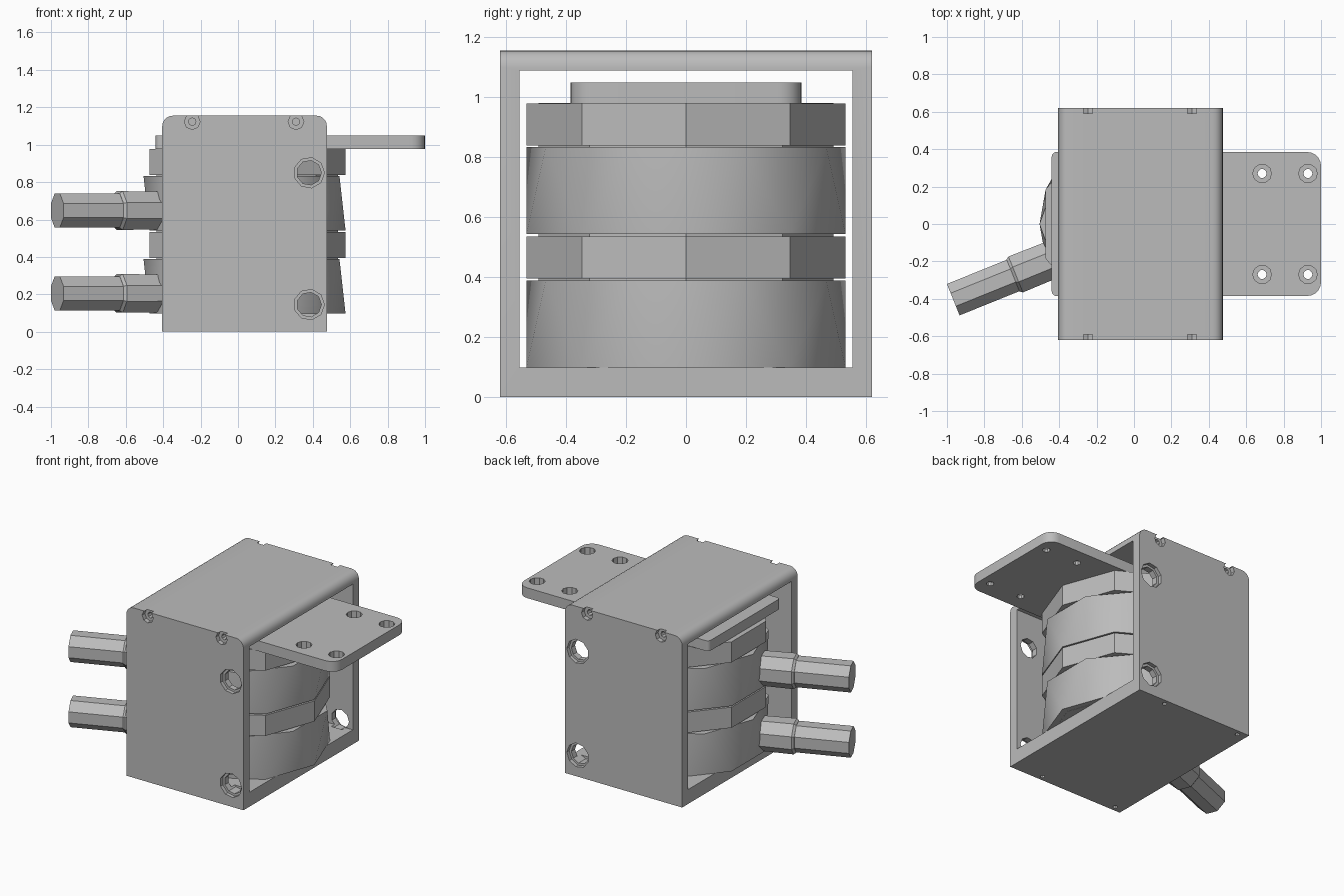
import bpy, bmesh
from math import sin, cos, pi, radians
from mathutils import Matrix, Vector

cube = bpy.data.objects.get("Cube")
if cube:
    bpy.data.objects.remove(cube, do_unlink=True)

grey = bpy.data.materials.new("light_grey")
grey.use_nodes = True
grey.diffuse_color = (0.5, 0.5, 0.5, 1)
grey.node_tree.nodes["Principled BSDF"].inputs["Base Color"].default_value = (0.5, 0.5, 0.5, 1)


def finish(name, bm):
    bmesh.ops.recalc_face_normals(bm, faces=bm.faces)
    mesh = bpy.data.meshes.new(name)
    bm.to_mesh(mesh)
    bm.free()
    mesh.materials.append(grey)
    obj = bpy.data.objects.new(name, mesh)
    bpy.context.collection.objects.link(obj)
    return obj


def lathe(bm, rings, sides, matrix):
    """Closed solid from rings of (radius, height, phase in degrees)."""
    loops = []
    for r, h, phase in rings:
        angles = [radians(phase) + 2 * pi * i / sides for i in range(sides)]
        loops.append([bm.verts.new(matrix @ Vector((r * cos(a), r * sin(a), h))) for a in angles])
    for n in range(len(rings) - 1):
        a, b = loops[n], loops[n + 1]
        for i in range(sides):
            j = (i + 1) % sides
            if rings[n][2] == rings[n + 1][2]:
                bm.faces.new((a[i], a[j], b[j], b[i]))
            else:
                bm.faces.new((a[i], a[j], b[i]))
                bm.faces.new((a[j], b[j], b[i]))
    bm.faces.new(loops[0][::-1])
    bm.faces.new(loops[-1])


def solid(name, rings, sides, matrix):
    bm = bmesh.new()
    lathe(bm, rings, sides, matrix)
    return finish(name, bm)


def rounded_prism(name, corners, depth):
    """Extrude a polygon of (point, corner radius); points are 3D and in one plane."""
    bm = bmesh.new()
    verts = []
    for k, (p, r) in enumerate(corners):
        p = Vector(p)
        if r == 0:
            verts.append(bm.verts.new(p))
            continue
        u = (Vector(corners[k - 1][0]) - p).normalized()
        v = (Vector(corners[(k + 1) % len(corners)][0]) - p).normalized()
        for s in range(6):
            t = s / 5 * pi / 2
            verts.append(bm.verts.new(p + r * (u * (1 - sin(t)) + v * (1 - cos(t)))))
    face = bm.faces.new(verts)
    moved = bmesh.ops.extrude_face_region(bm, geom=[face])["geom"]
    bmesh.ops.translate(bm, vec=depth, verts=[g for g in moved if isinstance(g, bmesh.types.BMVert)])
    return finish(name, bm)


def cut(obj, cutter):
    mod = obj.modifiers.new("cut", 'BOOLEAN')
    mod.operation, mod.solver, mod.object = 'DIFFERENCE', 'EXACT', cutter
    mesh = bpy.data.meshes.new_from_object(obj.evaluated_get(bpy.context.evaluated_depsgraph_get()))
    obj.modifiers.clear()
    obj.data = mesh
    bpy.data.objects.remove(cutter, do_unlink=True)


# Housing: rounded block, open from left to right
L, R, H, W = -0.405, 0.475, 1.155, 0.62
frame = rounded_prism("housing_frame", [((L, -W, 0), 0), ((R, -W, 0), 0),
                                        ((R, -W, H), 0.055), ((L, -W, H), 0.055)], (0, 2 * W, 0))
opening = rounded_prism("opening", [((-1, -0.555, 0.098), 0), ((-1, 0.555, 0.098), 0),
                                    ((-1, 0.555, 1.088), 0), ((-1, -0.555, 1.088), 0)], (2, 0, 0))
cut(frame, opening)

# Housing holes: port holes and top screws in both walls, screws under the floor
bm = bmesh.new()
for side in (-1, 1):
    inward = Matrix.Rotation(radians(90 * side), 4, 'X')
    for z in (0.145, 0.85):
        lathe(bm, [(0.082, -0.05, 0), (0.082, 0.025, 0), (0.066, 0.025, 0), (0.066, 0.1, 0)], 9,
              Matrix.Translation((0.38, side * W, z)) @ inward)
    for x in (-0.245, 0.31):
        lathe(bm, [(0.042, -0.05, 0), (0.042, 0.03, 0), (0.02, 0.03, 0), (0.02, 0.12, 0)], 8,
              Matrix.Translation((x, side * W, 1.123)) @ inward)
    for x in (-0.34, 0.245):
        lathe(bm, [(0.015, -0.05, 0), (0.015, 0.06, 0)], 8, Matrix.Translation((x, side * 0.585, 0)))
cut(frame, finish("hole_cutter", bm))

# Bellows stack: twisted nine-sided lobes between straight rings
axis = Matrix.Translation((0.035, 0, 0))
RAD = 0.54
parts = [frame, solid("bellows_core", [(0.5, 0.097, 0), (0.5, 0.98, 0)], 9, axis)]
for label, z in (("lower", 0.098), ("upper", 0.542)):
    parts.append(solid(label + "_bellows", [(RAD, z, 0), (RAD, z + 0.29, 20)], 9, axis))
    parts.append(solid(label + "_ring", [(RAD, z + 0.296, 0), (RAD, z + 0.436, 0)], 9, axis))

# Hose fittings, pointing outward from the bellows axis
outward = Matrix.Rotation(radians(202), 4, 'Z') @ Matrix.Rotation(radians(90), 4, 'Y')
for label, z in (("lower", 0.205), ("upper", 0.648)):
    m = Matrix.Translation((0.035, 0, z)) @ outward
    parts.append(solid(label + "_hose_socket", [(0.108, 0.4, 22.5), (0.112, 0.72, 22.5),
                                                (0.1, 0.735, 22.5)], 8, m))
    parts.append(solid(label + "_hose", [(0.098, 0.6, 22.5), (0.098, 1.08, 22.5)], 8, m))

# Mounting plate with four counterbored holes
plate = rounded_prism("mounting_plate", [((-0.44, -0.385, 0.978), 0.025), ((1, -0.385, 0.978), 0.075),
                                         ((1, 0.385, 0.978), 0.075), ((-0.44, 0.385, 0.978), 0.025)],
                      (0, 0, 0.07))
bm = bmesh.new()
for x in (0.685, 0.93):
    for y in (-0.27, 0.27):
        lathe(bm, [(0.024, 0.9, 0), (0.024, 1.0, 0), (0.05, 1.0, 0), (0.05, 1.1, 0)], 10,
              Matrix.Translation((x, y, 0)))
cut(plate, finish("plate_cutter", bm))
parts.append(plate)

bpy.ops.object.select_all(action='DESELECT')
for obj in parts:
    obj.select_set(True)
bpy.context.view_layer.objects.active = frame
bpy.ops.object.shade_smooth_by_angle(angle=radians(30))
